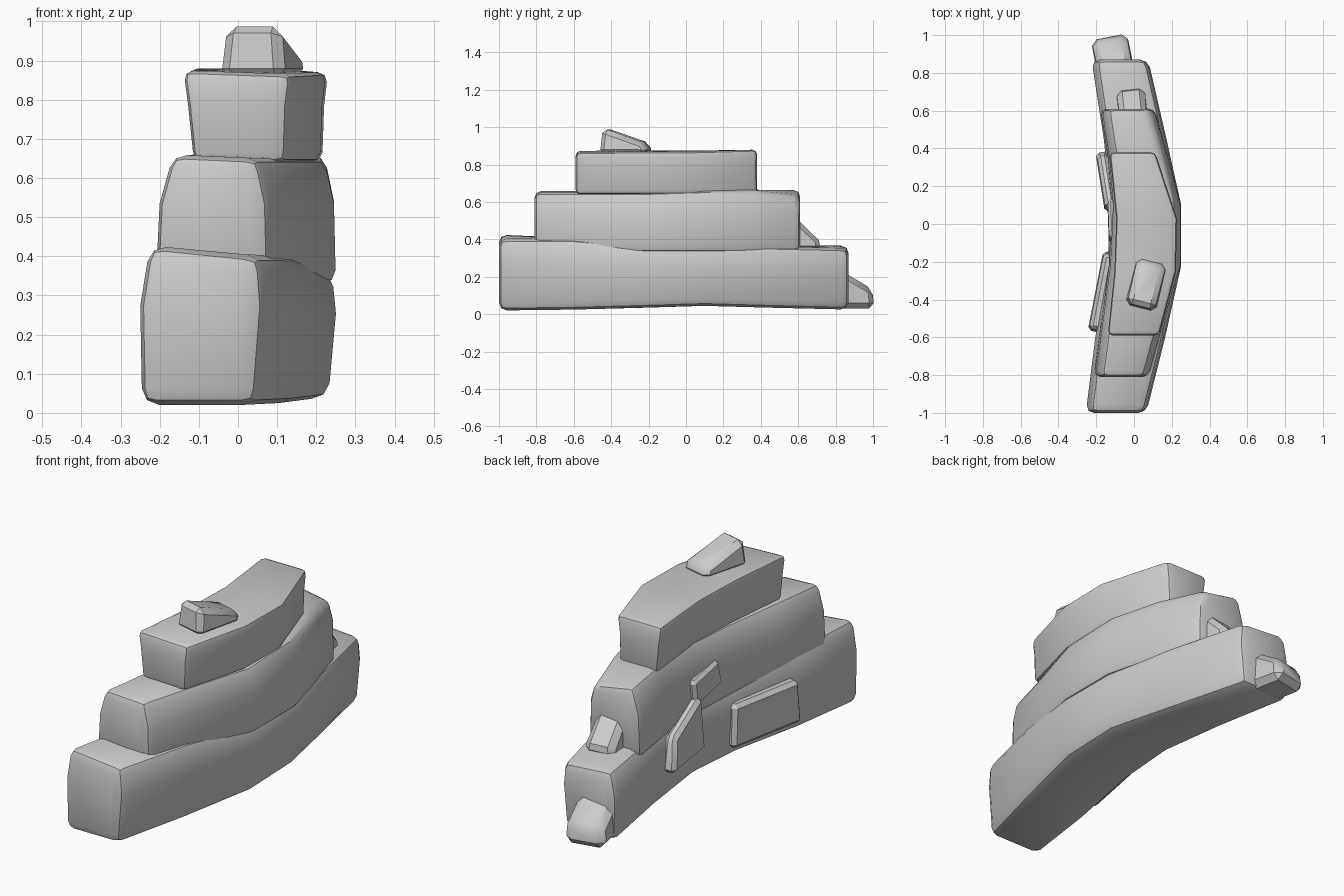
import bpy, bmesh, math
from mathutils import Matrix, Vector

if "Cube" in bpy.data.objects:
    bpy.data.objects.remove(bpy.data.objects["Cube"])


def finish(name, bm, width, segments=2):
    # Round the hard edges and make the object
    bmesh.ops.recalc_face_normals(bm, faces=bm.faces)
    edges = [e for e in bm.edges if e.calc_face_angle(0) > math.radians(38)]
    bmesh.ops.bevel(bm, geom=edges, offset=width, segments=segments, profile=0.5,
                    affect='EDGES', clamp_overlap=True)
    bmesh.ops.recalc_face_normals(bm, faces=bm.faces)
    mesh = bpy.data.meshes.new(name)
    bm.to_mesh(mesh)
    bm.free()
    obj = bpy.data.objects.new(name, mesh)
    bpy.context.collection.objects.link(obj)
    bpy.ops.object.select_all(action='DESELECT')
    obj.select_set(True)
    bpy.context.view_layer.objects.active = obj
    bpy.ops.object.shade_smooth_by_angle(angle=math.radians(32))


def tier(name, stations, bot, top, width):
    # Curved course: each station is (y, inner x, outer x, z low, z top inner, z top outer)
    # bot / top are (inner, outer) x shifts of the lower and upper edges
    bm = bmesh.new()
    rings = []
    for y, xi, xo, zb, zi, zo in stations:
        zm = zb + 0.62 * (zi - zb)
        pts = [(xi + bot[0], zb), (xo + bot[1], zb), (xo, zm),
               (xo + top[1], zo), (xi + top[0], zi), (xi, zm)]
        rings.append([bm.verts.new((x, y, z)) for x, z in pts])
    for a, b in zip(rings, rings[1:]):
        for i in range(6):
            j = (i + 1) % 6
            bm.faces.new((a[i], a[j], b[j], b[i]))
    bm.faces.new(rings[0])
    bm.faces.new(rings[-1][::-1])
    finish(name, bm, width)


def stone(name, centre, size, turn=0, tilt=0, taper=(1, 1), slope=0, width=0.02):
    # Loose block; taper shrinks the top, slope lowers the top towards -y
    bm = bmesh.new()
    bmesh.ops.create_cube(bm, size=1)
    for v in bm.verts:
        up = v.co.z > 0
        v.co = Vector((v.co.x * size[0] * (taper[0] if up else 1),
                       v.co.y * size[1] * (taper[1] if up else 1),
                       v.co.z * size[2] + (slope * v.co.y if up else 0)))
    bm.transform(Matrix.Translation(centre) @ Matrix.Rotation(math.radians(turn), 4, 'Z')
                 @ Matrix.Rotation(math.radians(tilt), 4, 'X'))
    finish(name, bm, width, 1)


# Three stacked courses
tier("lower_course", [
    (-1.00, -0.255, 0.065, 0.02, 0.43, 0.40),
    (-0.60, -0.205, 0.165, 0.025, 0.41, 0.40),
    (-0.22, -0.140, 0.250, 0.035, 0.39, 0.365),
    (0.10, -0.125, 0.250, 0.045, 0.38, 0.36),
    (0.45, -0.160, 0.172, 0.035, 0.37, 0.36),
    (0.87, -0.225, 0.075, 0.025, 0.37, 0.35)],
    (0.005, -0.02), (0.025, -0.01), 0.042)
tier("middle_course", [
    (-0.81, -0.205, 0.075, 0.33, 0.66, 0.65),
    (-0.52, -0.165, 0.155, 0.33, 0.66, 0.65),
    (-0.22, -0.125, 0.245, 0.33, 0.66, 0.65),
    (0.10, -0.110, 0.245, 0.33, 0.67, 0.66),
    (0.35, -0.130, 0.180, 0.33, 0.67, 0.66),
    (0.61, -0.170, 0.105, 0.33, 0.67, 0.63)],
    (-0.01, 0.005), (0.035, -0.025), 0.035)
tier("upper_course", [
    (-0.59, -0.130, 0.125, 0.64, 0.875, 0.865),
    (-0.25, -0.095, 0.215, 0.64, 0.875, 0.87),
    (0.03, -0.085, 0.220, 0.64, 0.875, 0.87),
    (0.38, -0.120, 0.105, 0.64, 0.88, 0.88)],
    (0.015, -0.005), (-0.012, 0.01), 0.026)

# Loose stones on top and at the back end
stone("cap_stone", (0.065, -0.32, 0.905), (0.17, 0.26, 0.10), -14, 0, (0.85, 0.9), -0.08, 0.025)
stone("end_stone", (-0.115, 0.90, 0.107), (0.20, 0.19, 0.155), 11, 0, (0.9, 0.9), -0.1, 0.03)
stone("ledge_stone", (-0.01, 0.63, 0.405), (0.155, 0.17, 0.13), 6, 0, (0.9, 0.9), -0.15, 0.025)

# Slabs against the inner side
stone("inner_slab_low", (-0.165, -0.36, 0.19), (0.08, 0.43, 0.21), -11, 0, (0.85, 0.94), 0, 0.018)
stone("inner_slab_mid", (-0.145, 0.225, 0.28), (0.07, 0.32, 0.22), 9, 0, (0.8, 0.85), -0.1, 0.018)
stone("inner_slab_high", (-0.108, 0.02, 0.47), (0.06, 0.23, 0.13), 2, -10, (0.9, 0.9), 0, 0.015)
